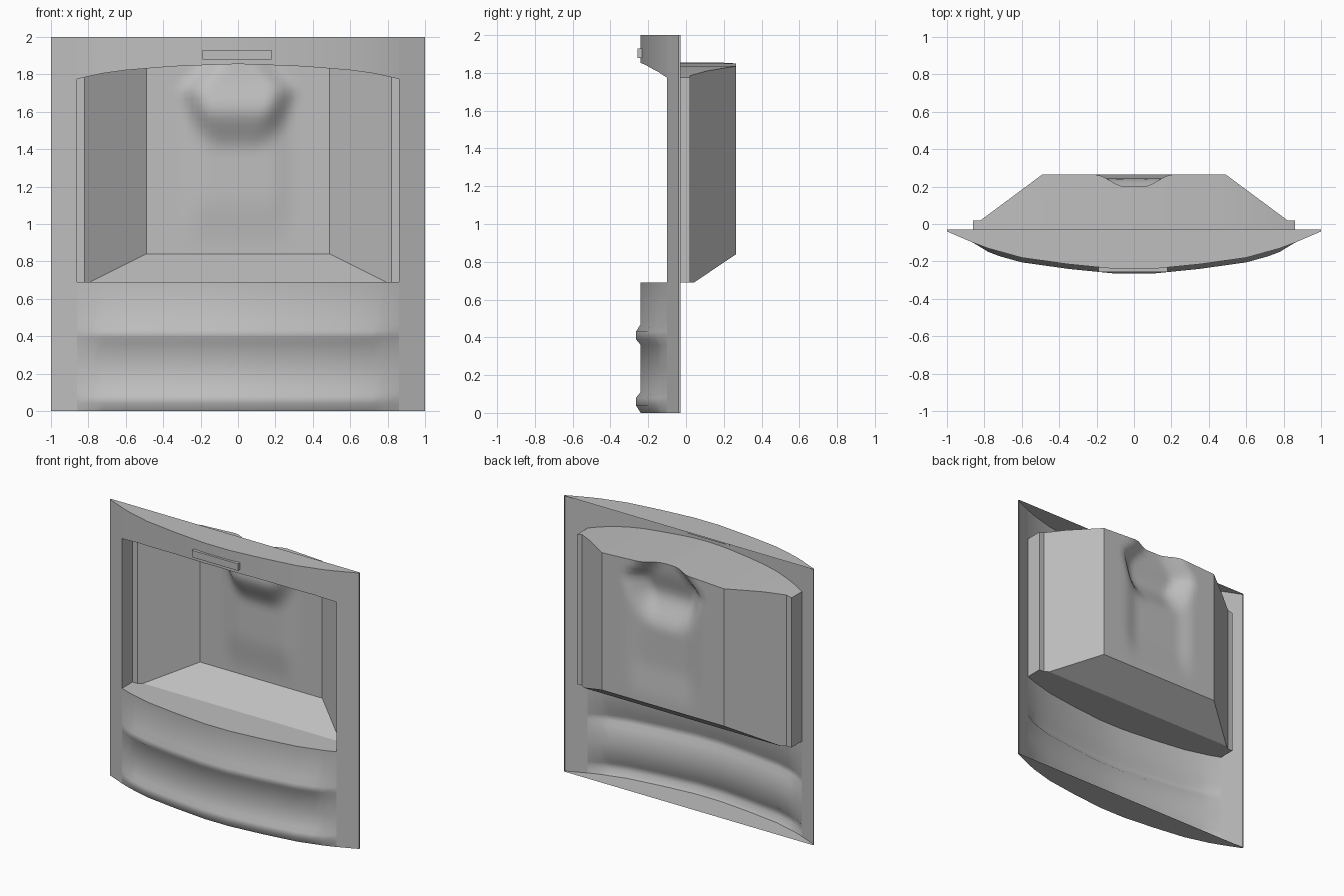
import bpy
import math

cube = bpy.data.objects.get("Cube")
if cube:
    bpy.data.objects.remove(cube, do_unlink=True)

# Single painted metal colour
grey = bpy.data.materials.new("warm_grey_metal")
grey.use_nodes = True
COLOUR = (0.52, 0.52, 0.52, 1)
grey.diffuse_color = COLOUR
for node in grey.node_tree.nodes:
    if node.type == 'BSDF_PRINCIPLED':
        node.inputs["Base Color"].default_value = COLOUR

JAMB = 0.86      # half width of the opening
BACK_X = 0.49    # half width of the rear wall
BACK_Y = 0.265
SILL = 0.69
TOP = 2.0
CHORD = -0.03    # rear edge of the frame


def lerp_table(table, v):
    for (a, fa), (b, fb) in zip(table, table[1:]):
        if v <= b:
            return fa + (fb - fa) * max(0, v - a) / (b - a)
    return table[-1][1]


def smooth(t):
    t = min(1, max(0, t))
    return t * t * (3 - 2 * t)


def bow(x):
    """Plan curve of the bowed front."""
    return lerp_table([(0, -.24), (.1, -.24), (.35, -.215), (.6, -.18),
                       (.78, -.13), (JAMB, -.1), (1, -.04)], abs(x))


def arch(x):
    """Height of the arched opening."""
    return lerp_table([(0, 1.855), (.2, 1.85), (.5, 1.835), (.7, 1.81),
                       (.82, 1.785), (JAMB, 1.775)], abs(x))


def rear(x, z):
    """Rear outline of the firebox, with the smoke-shelf hump pushed inward."""
    ax = abs(x)
    if ax >= BACK_X:
        return lerp_table([(BACK_X, BACK_Y), (.82, .02), (JAMB, .02)], ax)
    half = lerp_table([(1.4, .22), (1.72, .34), (1.86, .2)], z)
    rise = smooth((z - 1.38) / .24) * lerp_table([(1.65, .09), (1.86, .065)], z)
    hump = rise * smooth((half - ax) / .16)
    channel = .022 * smooth((z - .86) / .3) * smooth((.31 - ax) / .14)
    channel *= 1 - smooth((z - 1.6) / .2)
    return BACK_Y - hump - channel


def mesh_object(name, verts, faces, angle=30):
    mesh = bpy.data.meshes.new(name)
    mesh.from_pydata(verts, [], faces)
    mesh.materials.append(grey)
    obj = bpy.data.objects.new(name, mesh)
    bpy.context.collection.objects.link(obj)
    bpy.ops.object.select_all(action='DESELECT')
    obj.select_set(True)
    bpy.context.view_layer.objects.active = obj
    bpy.ops.object.shade_smooth_by_angle(angle=math.radians(angle))
    return obj


def sheet(name, rows, angle=30):
    """Surface through equal-length rows of points."""
    n = len(rows[0])
    verts = [p for row in rows for p in row]
    faces = [(r * n + c, r * n + c + 1, (r + 1) * n + c + 1, (r + 1) * n + c)
             for r in range(len(rows) - 1) for c in range(n - 1)]
    return mesh_object(name, verts, faces, angle)


def mirrored(half):
    return [-x for x in reversed(half) if x > 0] + half


front_x = mirrored([0, .1, .35, .6, .72, .78, JAMB])
full_x = mirrored([0, .1, .35, .6, .78, JAMB, 1])
back_x = mirrored([BACK_X * i / 14 for i in range(15)])
ceiling_x = mirrored([BACK_X * i / 14 for i in range(15)]
                     + [.6, .7, .78, .82, JAMB])

# Lower panel with two pressed ribs that fade out at the ends
profile = [(0, 0), (.04, 1), (.08, 1), (.11, 0), (.23, 0), (.36, 0),
           (.39, 1), (.43, 1), (.47, 0), (SILL, 0)]
sheet("lower_panel",
      [[(x, bow(x) - .025 * out * smooth((JAMB - abs(x)) / .12), z)
        for x in front_x] for z, out in profile], 45)

# Arched lintel above the opening
sheet("lintel", [[(x, bow(x), arch(x)) for x in front_x],
                 [(x, bow(x), TOP) for x in front_x]])

# Crescent plates closing the frame
for name, z in (("bottom_plate", 0), ("top_plate", TOP)):
    sheet(name, [[(x, bow(x), z) for x in full_x],
                 [(x, CHORD, z) for x in full_x]])

# Firebox ceiling, running from the bowed front to the rear wall
sheet("firebox_ceiling",
      [[(x, bow(x), arch(x)) for x in ceiling_x],
       [(x, rear(x, arch(x)), arch(x)) for x in ceiling_x]])

# Sculpted rear wall
ROWS = 28
LOW = .84
sheet("firebox_rear_wall",
      [[(x, rear(x, z), z) for x in back_x
        for z in [LOW + (arch(x) - LOW) * i / ROWS]]
       for i in range(ROWS + 1)], 60)

# Hearth ledge and sloping floor
FLOOR_X, FLOOR_Y = .79, .042
outline = [(x, bow(x), SILL) for x in front_x]
outline += [(JAMB, .02, SILL), (.82, .02, SILL), (FLOOR_X, FLOOR_Y, SILL)]
outline += [(-FLOOR_X, FLOOR_Y, SILL), (-.82, .02, SILL), (-JAMB, .02, SILL)]
mesh_object("hearth_ledge", outline, [tuple(range(len(outline)))])
sheet("sloping_floor",
      [[(-FLOOR_X, FLOOR_Y, SILL), (FLOOR_X, FLOOR_Y, SILL)],
       [(-BACK_X, BACK_Y, LOW), (BACK_X, BACK_Y, LOW)]])

# Paired stiles, jambs and splayed firebox sides
for side, s in (("left", 1), ("right", -1)):
    plan = [(JAMB, bow(JAMB)), (1, bow(1)), (1, CHORD)]
    sheet(side + "_stile", [[(s * x, y, z) for x, y in plan]
                            for z in (0, TOP)])
    plan = [(JAMB, bow(JAMB)), (JAMB, .02), (.82, .02)]
    sheet(side + "_jamb", [[(s * x, y, SILL) for x, y in plan],
                           [(s * x, y, arch(x)) for x, y in plan]])
    wall = [(.82, .02, SILL), (FLOOR_X, FLOOR_Y, SILL), (BACK_X, BACK_Y, LOW)]
    wall += [(x, rear(x, 0), arch(x)) for x in (BACK_X, .6, .7, .78, .82)]
    mesh_object(side + "_firebox_wall", [(s * x, y, z) for x, y, z in wall],
                [tuple(range(len(wall)))])

# Small raised bar on the lintel
bpy.ops.mesh.primitive_cube_add(size=1, location=(-.005, -.242, 1.905))
bar = bpy.context.object
bar.name = "lintel_bar"
bar.scale = (.37, .03, .05)
bar.data.materials.append(grey)
